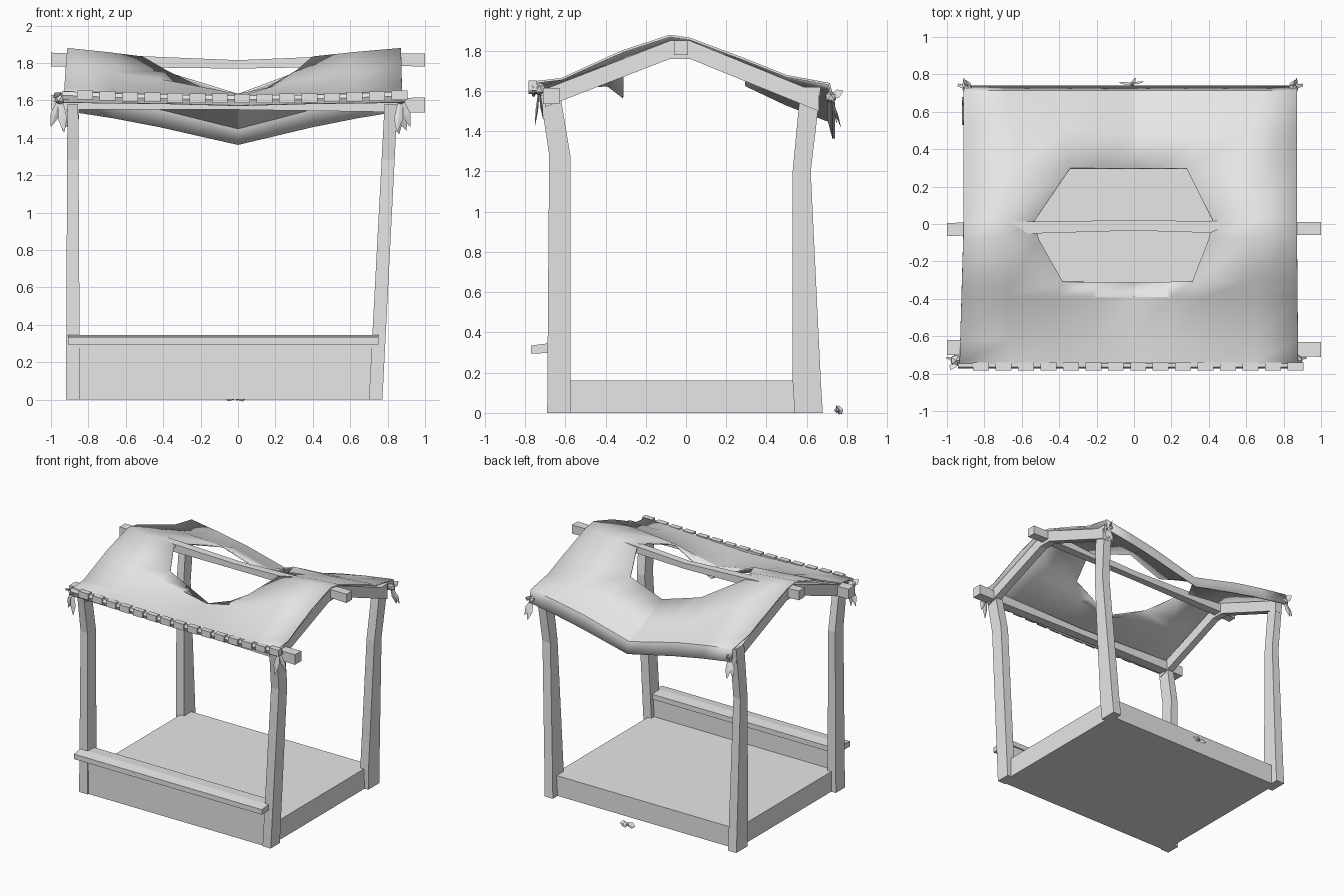
import bpy, bmesh, math
from mathutils import Vector

cube = bpy.data.objects.get("Cube")
if cube:
    bpy.data.objects.remove(cube, do_unlink=True)

grey = bpy.data.materials.new("plain_grey")
grey.use_nodes = True
grey.diffuse_color = (0.8, 0.8, 0.8, 1)
grey.node_tree.nodes["Principled BSDF"].inputs["Base Color"].default_value = (0.8, 0.8, 0.8, 1)


def finish(name, bm, smooth=False):
    bmesh.ops.recalc_face_normals(bm, faces=bm.faces[:])
    mesh = bpy.data.meshes.new(name)
    bm.to_mesh(mesh)
    bm.free()
    mesh.materials.append(grey)
    obj = bpy.data.objects.new(name, mesh)
    bpy.context.collection.objects.link(obj)
    if smooth:
        bpy.ops.object.select_all(action='DESELECT')
        obj.select_set(True)
        bpy.context.view_layer.objects.active = obj
        bpy.ops.object.shade_smooth_by_angle(angle=math.radians(25))
    return obj


def loft_into(bm, rings):
    """Skin a closed, capped solid through equal-sized rings of points."""
    loops = [[bm.verts.new(p) for p in ring] for ring in rings]
    n = len(loops[0])
    for a, b in zip(loops, loops[1:]):
        for i in range(n):
            j = (i + 1) % n
            bm.faces.new((a[i], a[j], b[j], b[i]))
    bm.faces.new(loops[0][::-1])
    bm.faces.new(loops[-1])


def loft(name, rings):
    bm = bmesh.new()
    loft_into(bm, rings)
    return finish(name, bm)


def level(x0, x1, y0, y1, z):
    return [(x0, y0, z), (x1, y0, z), (x1, y1, z), (x0, y1, z)]


def upright(x, y0, y1, z0, z1):
    return [(x, y0, z0), (x, y1, z0), (x, y1, z1), (x, y0, z1)]


def box(name, x0, x1, y0, y1, z0, z1):
    return loft(name, [level(x0, x1, y0, y1, z0), level(x0, x1, y0, y1, z1)])


# Base, low front wall and counter
box("floor", -0.88, 0.74, -0.66, 0.62, 0, 0.16)
box("front_wall", -0.9, 0.73, -0.68, -0.61, 0, 0.335)
loft("counter", [[(x, -0.77, 0.295), (x, -0.6, 0.3), (x, -0.6, 0.34),
                  (x, -0.69, 0.345), (x, -0.77, 0.335)] for x in (-0.91, 0.75)])

# Bent corner posts: y range at each height, the left pair leans outward
front_run = [(0, -0.69, -0.575), (0.7, -0.685, -0.575), (1.28, -0.68, -0.575), (1.58, -0.725, -0.625)]
back_run = [(0, 0.54, 0.68), (0.16, 0.53, 0.67), (1.2, 0.53, 0.62), (1.62, 0.57, 0.67)]
for end, run in (("front", front_run), ("back", back_run)):
    loft(end + "_right_post", [level(-0.92 + 0.005 * z, -0.845 - 0.006 * z, a, b, z) for z, a, b in run])
    loft(end + "_left_post", [level(0.7 + 0.053 * z, 0.772 + 0.051 * z, a, b, z) for z, a, b in run])

# Beams running across, and rafters up each gable
loft("ridge_beam", [upright(-1, -0.065, 0.005, 1.78, 1.855), upright(-0.85, -0.06, 0.01, 1.78, 1.85),
                    upright(0, -0.035, 0.02, 1.77, 1.815), upright(0.85, -0.06, 0.01, 1.785, 1.85),
                    upright(1, -0.06, 0.01, 1.78, 1.85)])
loft("front_beam", [upright(-1, -0.7, -0.62, 1.55, 1.63), upright(0, -0.7, -0.63, 1.55, 1.6),
                    upright(1, -0.71, -0.63, 1.535, 1.615)])
spine = [(-0.7, 1.52), (-0.08, 1.76), (0.02, 1.76), (0.66, 1.5)]
for side, x0, x1 in (("right", -0.905, -0.85), ("left", 0.8, 0.86)):
    loft(side + "_rafter", [[(x0, y, z), (x1, y, z), (x1, y, z + 0.09), (x0, y, z + 0.09)] for y, z in spine])

# Sagging cloth roof: y, height at gable, at hole side, at middle, hole side x right and left
rows = [(-0.765, 1.59, 1.585, 1.575, -0.4, 0.4),
        (-0.745, 1.65, 1.63, 1.615, -0.4, 0.4),
        (-0.62, 1.665, 1.65, 1.62, -0.4, 0.4),
        (-0.39, 1.77, 1.715, 1.635, -0.42, 0.38),
        (-0.31, 1.805, 1.76, 1.575, -0.38, 0.31),
        (-0.08, 1.88, 1.835, 1.7, -0.51, 0.4),
        (0.02, 1.865, 1.825, 1.7, -0.53, 0.42),
        (0.3, 1.76, 1.74, 1.635, -0.34, 0.28),
        (0.5, 1.68, 1.635, 1.54, -0.38, 0.35),
        (0.715, 1.64, 1.56, 1.455, -0.42, 0.4),
        (0.74, 1.545, 1.46, 1.365, -0.42, 0.4)]
bm = bmesh.new()
grid = []
for y, edge, side, mid, xr, xl in rows:
    out_r, out_l = -0.91 + 0.03 * min(y, 0), 0.87 - 0.01 * min(y, 0)
    line = [(out_r, edge), ((out_r + xr) / 2, edge * 0.55 + side * 0.45), (xr, side), (xr / 2, (side + mid) / 2),
            (0, mid), (xl / 2, (side + mid) / 2), (xl, side), ((out_l + xl) / 2, edge * 0.55 + side * 0.45),
            (out_l, edge)]
    grid.append([bm.verts.new((x, y, z)) for x, z in line])
for r in range(len(rows) - 1):
    for c in range(8):
        if not (4 <= r < 7 and 2 <= c < 6):      # leave the torn hole open
            bm.faces.new((grid[r][c], grid[r][c + 1], grid[r + 1][c + 1], grid[r + 1][c]))
bmesh.ops.delete(bm, geom=[v for v in bm.verts if not v.link_faces], context='VERTS')
roof = finish("cloth_roof", bm, True)
if sum((p.normal.z for p in roof.data.polygons)) < 0:
    roof.data.flip_normals()
thick = roof.modifiers.new("thickness", 'SOLIDIFY')
thick.thickness = 0.012
thick.offset = -1


# Rope hem along the front eave with laced stitches
def eave(x):
    return 1.605 + 0.025 * x * x


steps = [-0.94 + 0.23 * i for i in range(9)]
loft("front_hem_rope", [[(x, -0.755 + 0.018 * math.cos(a), eave(x) + 0.025 * math.sin(a))
                         for a in [k * math.tau / 6 for k in range(6)]] for x in steps])
bm = bmesh.new()
for i in range(15):
    x = -0.86 + 0.12 * i
    loft_into(bm, [upright(x + dx, -0.782, -0.74, eave(x) - 0.02, eave(x) + 0.03) for dx in (0, 0.085)])
finish("hem_stitches", bm)


# Knotted ties: a lump and pointed cloth tails
def tie(name, at, tails, size=0.035):
    bm = bmesh.new()
    bmesh.ops.create_icosphere(bm, subdivisions=1, radius=size)
    for tip in tails:
        tip = Vector(tip)
        across = tip.cross(Vector((0, 1, 0.3))).normalized() * 0.022
        deep = tip.cross(across).normalized() * 0.006
        loft_into(bm, [[c + across * s, c + deep * s, c - across * s, c - deep * s]
                       for c, s in ((Vector(), 0.5), (tip * 0.6, 1.1), (tip, 0.1))])
    bmesh.ops.translate(bm, verts=bm.verts[:], vec=at)
    finish(name, bm)


for side, s, x in (("right", -1, -0.95), ("left", 1, 0.87)):
    tie("front_" + side + "_tie", (x, -0.73, 1.61),
        [(-0.02 * s, -0.02, -0.18), (0.05 * s, 0.02, -0.15), (0.03 * s, -0.05, 0.03)])
    tie("back_" + side + "_tie", (x - 0.02 * s if s > 0 else -0.89, 0.72, 1.57),
        [(0.01 * s, 0.05, -0.15), (0.05 * s, 0.03, -0.13), (0.02 * s, 0.06, 0.03)], 0.03)
tie("fallen_tie", (-0.01, 0.75, 0.013), [(-0.07, 0.005, 0.003), (0.06, 0.01, 0), (0.02, 0.03, 0.004)], 0.013)
